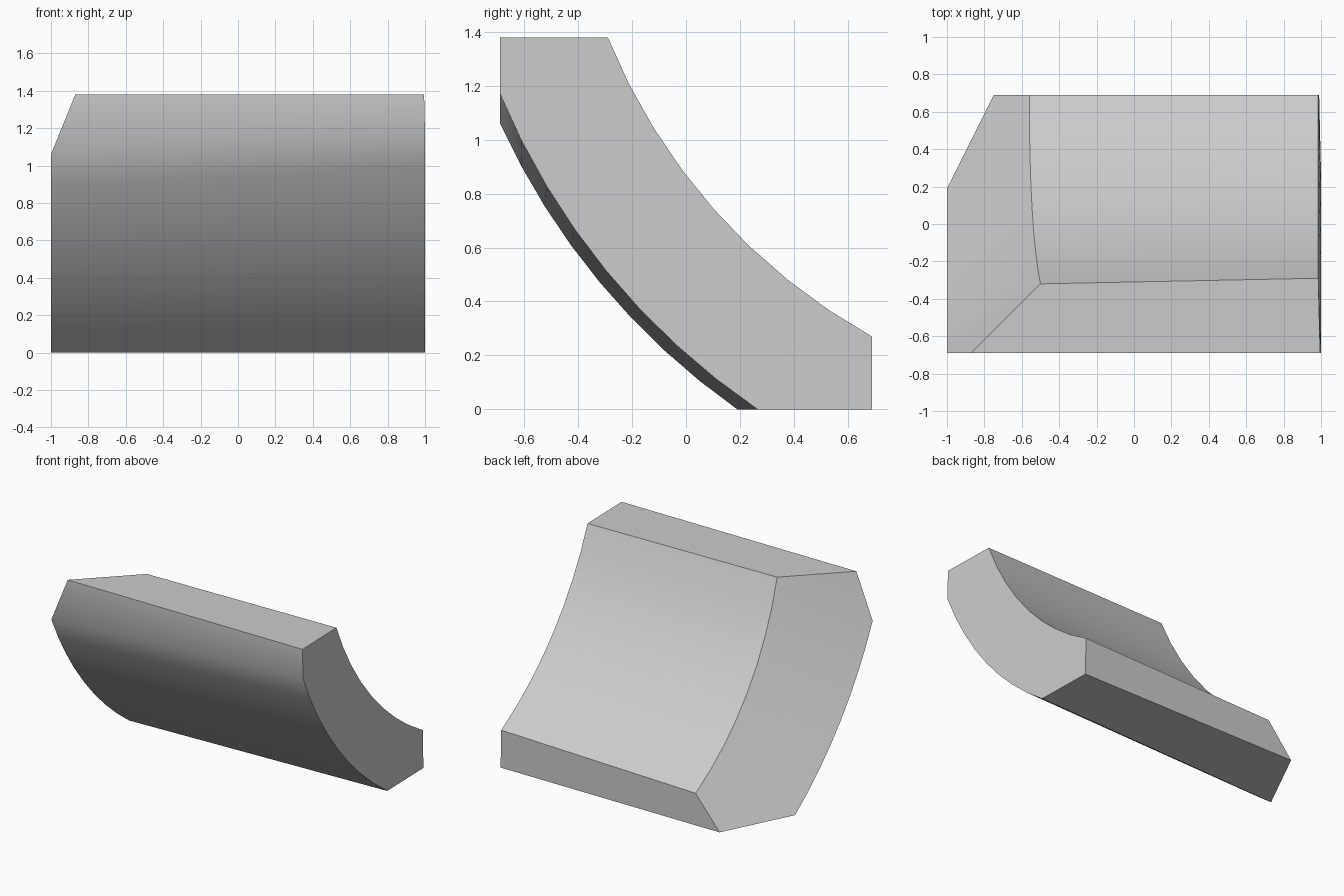
import bpy, bmesh, math
from mathutils import Vector

cube = bpy.data.objects.get("Cube")
if cube:
    bpy.data.objects.remove(cube)

STEPS = 8
HALF, TOP = 0.69, 1.38


def arc(a, b, c):
    """Points (y, z) on the circle through a, b and c, from a to c."""
    a, b, c = Vector(a), Vector(b), Vector(c)
    d = 2 * (a.x * (b.y - c.y) + b.x * (c.y - a.y) + c.x * (a.y - b.y))
    aa, bb, cc = a.dot(a), b.dot(b), c.dot(c)
    mid = Vector(((aa * (b.y - c.y) + bb * (c.y - a.y) + cc * (a.y - b.y)) / d,
                  (aa * (c.x - b.x) + bb * (a.x - c.x) + cc * (b.x - a.x)) / d))
    r = (a - mid).length
    start = math.atan2(a.y - mid.y, a.x - mid.x) % math.tau
    end = math.atan2(c.y - mid.y, c.x - mid.x) % math.tau
    angles = [start + (end - start) * i / STEPS for i in range(STEPS + 1)]
    return [(mid.x + r * math.cos(t), mid.y + r * math.sin(t)) for t in angles]


def end_section(bm, outer, inner, outer_x, inner_x, top_x, back_x):
    """Vertices of one end: outer curve, inner curve and two corners."""
    o = [bm.verts.new((outer_x, y, z)) for y, z in outer]
    i = [bm.verts.new((inner_x(k / STEPS), y, z)) for k, (y, z) in enumerate(inner)]
    top = bm.verts.new((top_x, -HALF, TOP))
    back = bm.verts.new((back_x, HALF, 0))
    # End face: a strip between the curves, closed by corner triangles
    for k in range(STEPS):
        bm.faces.new((o[k], o[k + 1], i[k + 1], i[k]))
    bm.faces.new((top, o[0], i[0]))
    bm.faces.new((back, i[-1], o[-1]))
    return [top] + i + [back] + o[::-1]


bm = bmesh.new()

# Square end
right_ring = end_section(
    bm,
    arc((-HALF, 1.17), (-0.231, 0.437), (0.265, 0)),
    arc((-0.29, TOP), (0.102, 0.744), (HALF, 0.27)),
    1.0, lambda t: 0.985, 0.995, 0.99)

# Bevelled end
left_ring = end_section(
    bm,
    arc((-HALF, 1.06), (-0.239, 0.378), (0.19, 0)),
    arc((-0.32, TOP), (0.079, 0.721), (HALF, 0.23)),
    -1.0, lambda t: -0.56 + 0.06 * (1 - t) ** 2, -0.87, -0.75)

# Long faces joining the two ends
for k in range(len(left_ring)):
    n = (k + 1) % len(left_ring)
    bm.faces.new((left_ring[k], left_ring[n], right_ring[n], right_ring[k]))
bmesh.ops.recalc_face_normals(bm, faces=bm.faces[:])

mesh = bpy.data.meshes.new("curved_block")
bm.to_mesh(mesh)
bm.free()
block = bpy.data.objects.new("curved_block", mesh)
bpy.context.collection.objects.link(block)

# Plain light grey
grey = bpy.data.materials.new("light_grey")
grey.use_nodes = True
colour = (0.6, 0.6, 0.6, 1)
grey.diffuse_color = colour
grey.node_tree.nodes["Principled BSDF"].inputs["Base Color"].default_value = colour
mesh.materials.append(grey)

bpy.ops.object.select_all(action="DESELECT")
block.select_set(True)
bpy.context.view_layer.objects.active = block
bpy.ops.object.shade_smooth_by_angle(angle=math.radians(30))
